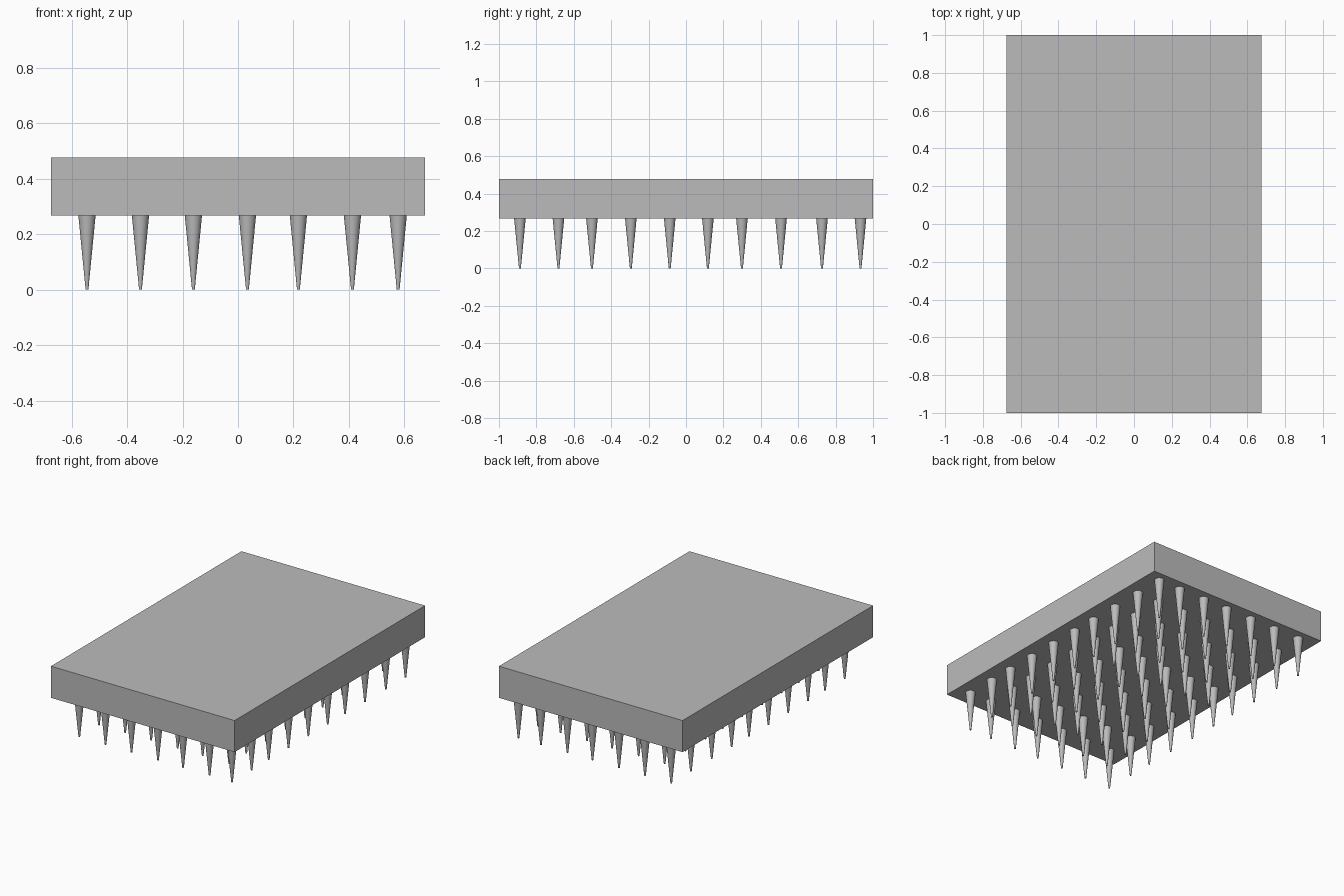
import bpy, bmesh
from mathutils import Matrix

if "Cube" in bpy.data.objects:
    bpy.data.objects.remove(bpy.data.objects["Cube"])

grey = bpy.data.materials.new("plain grey")
grey.diffuse_color = (0.5, 0.5, 0.5, 1)
grey.use_nodes = True
grey.node_tree.nodes["Principled BSDF"].inputs["Base Color"].default_value = grey.diffuse_color

BOTTOM, TOP = 0.267, 0.477
SPIKE_X = (-0.545, -0.352, -0.161, 0.034, 0.218, 0.413, 0.578)
SPIKE_Y = (-0.888, -0.682, -0.503, -0.295, -0.087, 0.117, 0.299, 0.508, 0.727, 0.933)


def finish(name, bm):
    mesh = bpy.data.meshes.new(name)
    bm.to_mesh(mesh)
    bm.free()
    mesh.materials.append(grey)
    obj = bpy.data.objects.new(name, mesh)
    bpy.context.collection.objects.link(obj)
    return obj


# Slab
bm = bmesh.new()
bmesh.ops.create_cube(bm, size=1, matrix=Matrix.Translation((0, 0, (TOP + BOTTOM) / 2))
                      @ Matrix.Diagonal((1.35, 2.0, TOP - BOTTOM, 1)))
finish("slab", bm)

# Tapered spike with a blunt tip, shared by the whole grid
bm = bmesh.new()
bmesh.ops.create_cone(bm, cap_ends=True, segments=32, radius1=0.005, radius2=0.031,
                      depth=BOTTOM, matrix=Matrix.Translation((0, 0, BOTTOM / 2)))
for f in bm.faces:
    f.smooth = abs(f.normal.z) < 0.9
for e in bm.edges:
    e.smooth = all(f.smooth for f in e.link_faces)
first = finish("spike", bm)
first.location = (SPIKE_X[0], SPIKE_Y[0], 0)

# Grid of spikes under the slab
for x in SPIKE_X:
    for y in SPIKE_Y:
        if (x, y) != (SPIKE_X[0], SPIKE_Y[0]):
            spike = bpy.data.objects.new("spike", first.data)
            spike.location = (x, y, 0)
            bpy.context.collection.objects.link(spike)
